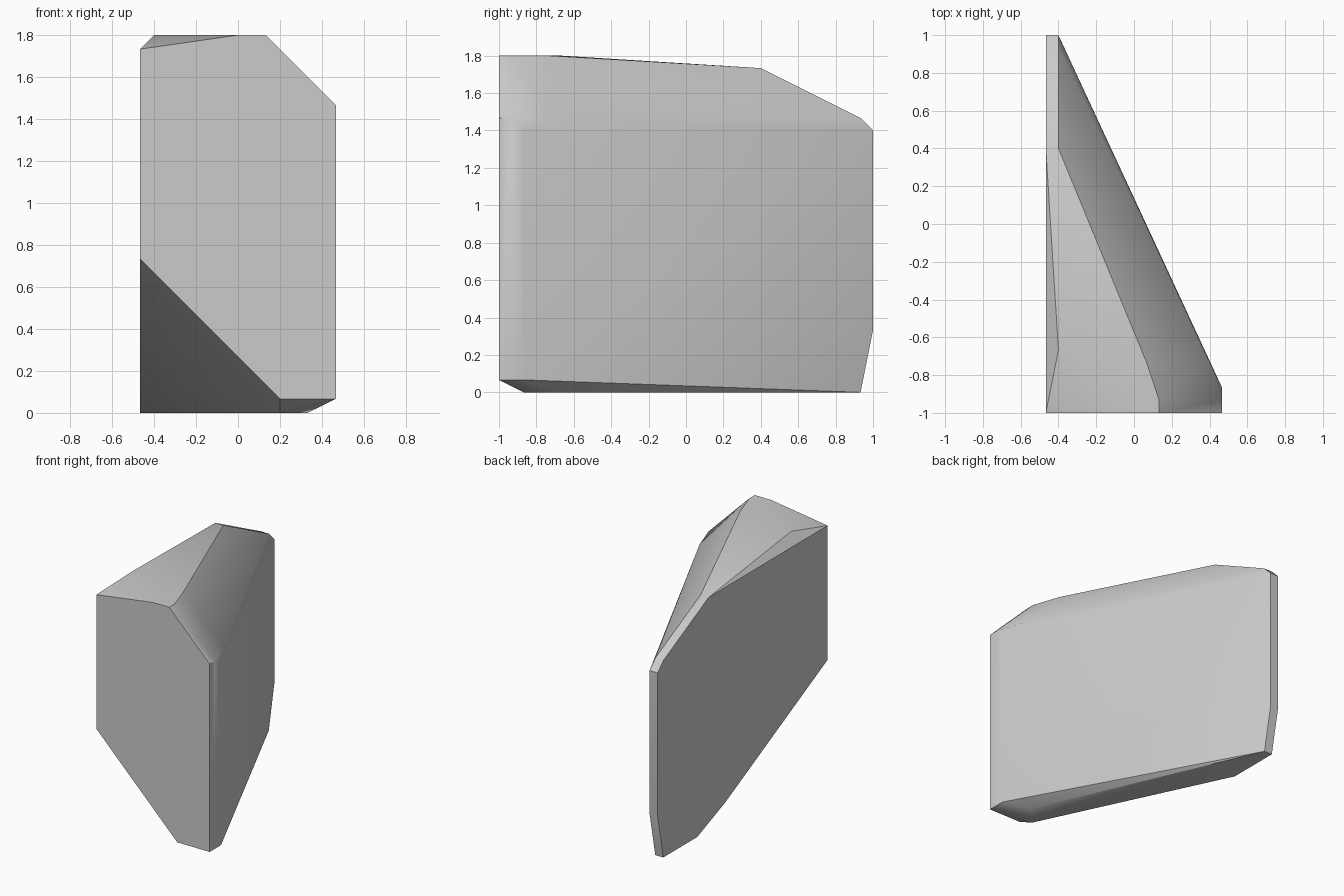
import bpy
import bmesh
import math

default_cube = bpy.data.objects.get("Cube")
if default_cube:
    bpy.data.objects.remove(default_cube, do_unlink=True)

UNIT = 1 / 15  # modelling grid step

# Plain grey stone
grey = bpy.data.materials.new("stone_grey")
grey.use_nodes = True
colour = (0.6, 0.6, 0.6, 1)
grey.diffuse_color = colour
grey.node_tree.nodes["Principled BSDF"].inputs["Base Color"].default_value = colour


def front_section(y, outline):
    """Place an x, z outline on a plane facing the front."""
    return [(x, y, z) for x, z in outline]


def side_section(x, outline):
    """Place a y, z outline on a plane facing sideways."""
    return [(x, y, z) for y, z in outline]


def convex_block(name, points, material):
    """Wrap a tight skin around the sections and merge flat areas."""
    bm = bmesh.new()
    for point in points:
        bm.verts.new([value * UNIT for value in point])
    bmesh.ops.remove_doubles(bm, verts=bm.verts[:], dist=UNIT / 10)
    hull = bmesh.ops.convex_hull(bm, input=bm.verts[:])
    unused = [v for v in bm.verts if not v.link_faces]
    bmesh.ops.delete(bm, geom=unused, context='VERTS')
    bmesh.ops.dissolve_limit(bm, angle_limit=math.radians(0.2),
                             verts=bm.verts[:], edges=bm.edges[:])
    bmesh.ops.recalc_face_normals(bm, faces=bm.faces[:])
    mesh = bpy.data.meshes.new(name)
    bm.to_mesh(mesh)
    bm.free()
    mesh.materials.append(material)
    block = bpy.data.objects.new(name, mesh)
    bpy.context.collection.objects.link(block)
    return block


# Broad front face, cut at the lower right and upper left corners
front_face = front_section(-15, [(-7, 11), (3, 1), (7, 1), (7, 22),
                                 (2, 27), (0, 27), (-7, 26)])

# Thin rear edge, shared by the flat side and the sloping side
rear_edge = [(14, 0), (15, 5), (15, 21), (14, 22), (6, 26)]
flat_side = side_section(-7, [(-15, 26), (-15, 11), (3, 2), (8, 0)] + rear_edge)
sloping_side_end = side_section(-6, rear_edge)

# Bevelled corners beside the front face
upper_bevel = [(7, -13, 21), (7, -14, 22), (6, -11, 22)]
lower_bevel = [(7, -13, 1), (6, -11, 1), (4, -7, 1)]
top_ridge = [(2, -14, 27), (1, -11, 27), (-6, -10, 27)]
base_corner = [(5, -11, 0), (3, -13, 0)]

rock = convex_block("wedge_rock",
                    front_face + flat_side + sloping_side_end + upper_bevel
                    + lower_bevel + top_ridge + base_corner, grey)

# Soft shading over shallow bends, crisp main edges
bpy.ops.object.select_all(action='DESELECT')
rock.select_set(True)
bpy.context.view_layer.objects.active = rock
bpy.ops.object.shade_smooth_by_angle(angle=math.radians(30))
